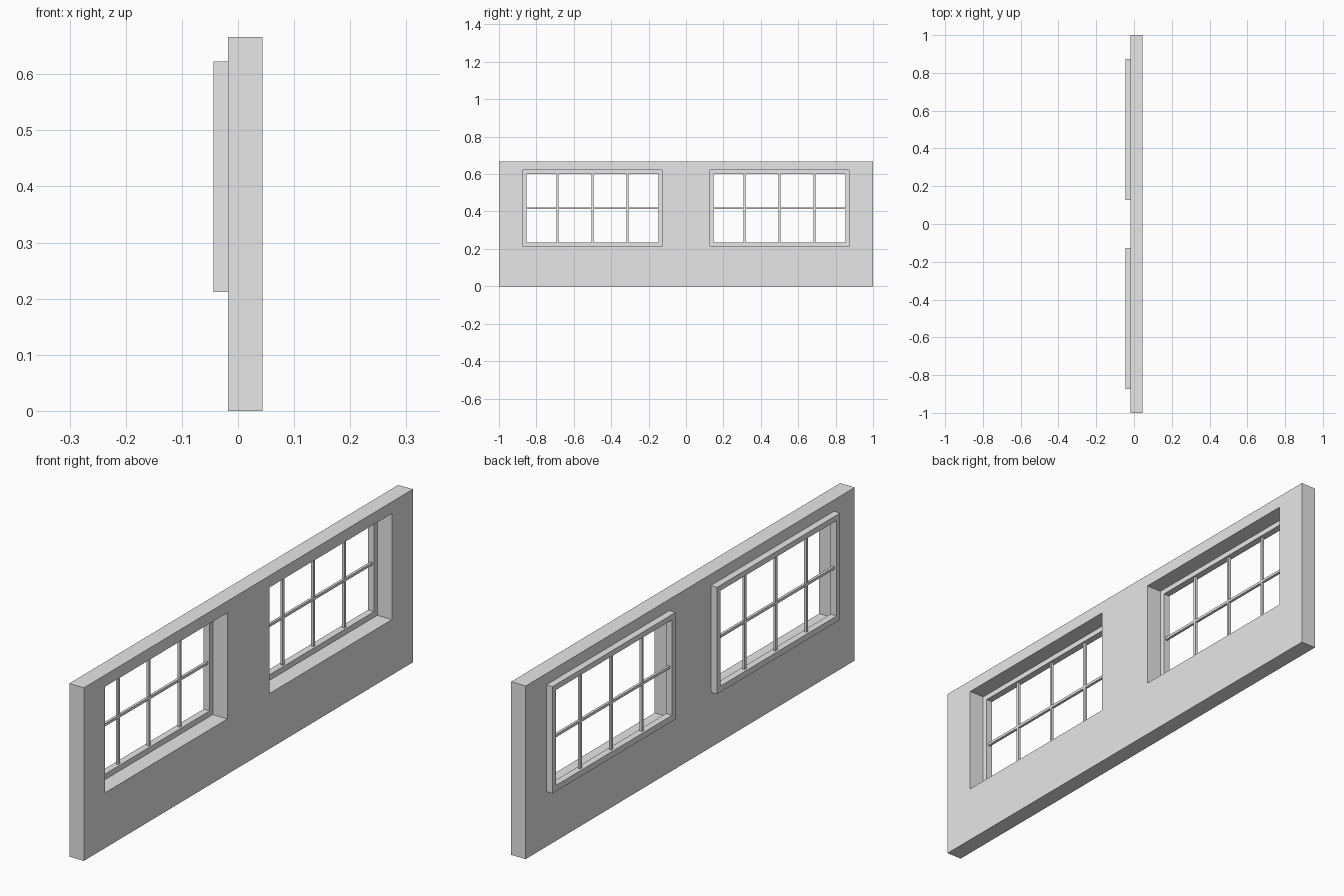
import bpy, bmesh

if "Cube" in bpy.data.objects:
    bpy.data.objects.remove(bpy.data.objects["Cube"])

grey = bpy.data.materials.new("light grey")
grey.diffuse_color = (0.8, 0.8, 0.8, 1)
grey.use_nodes = True
grey.node_tree.nodes["Principled BSDF"].inputs["Base Color"].default_value = grey.diffuse_color


def finish(bm, name):
    bmesh.ops.recalc_face_normals(bm, faces=bm.faces[:])
    mesh = bpy.data.meshes.new(name)
    bm.to_mesh(mesh)
    bm.free()
    mesh.materials.append(grey)
    obj = bpy.data.objects.new(name, mesh)
    bpy.context.collection.objects.link(obj)
    return obj


def panel(name, ys, zs, holes, x0, x1):
    """Flat panel over a y/z grid with some cells left open, extruded from x0 to x1."""
    bm = bmesh.new()
    grid = [[bm.verts.new((x0, y, z)) for z in zs] for y in ys]
    for i in range(len(ys) - 1):
        for j in range(len(zs) - 1):
            if (i, j) not in holes:
                bm.faces.new((grid[i][j], grid[i + 1][j],
                              grid[i + 1][j + 1], grid[i][j + 1]))
    ext = bmesh.ops.extrude_face_region(bm, geom=bm.faces[:], use_keep_orig=True)
    moved = [g for g in ext["geom"] if isinstance(g, bmesh.types.BMVert)]
    bmesh.ops.translate(bm, verts=moved, vec=(x1 - x0, 0, 0))
    return finish(bm, name)


def box(name, lo, hi):
    bm = bmesh.new()
    bmesh.ops.create_cube(bm, size=1)
    for v in bm.verts:
        v.co = [lo[k] if v.co[k] < 0 else hi[k] for k in range(3)]
    return finish(bm, name)


BACK, MID, FRONT = -0.044, -0.018, 0.044
Z0, Z1 = 0.2115, 0.6225          # window frame height range
HALF, RIM, BAR = 0.374, 0.021, 0.005
LAP = 0.0015                     # frame overlaps the opening slightly

# Wall with two openings
h = HALF - LAP
panel("wall", [-1, -0.5 - h, -0.5 + h, 0.5 - h, 0.5 + h, 1],
      [0, Z0 + LAP, Z1 - LAP, 0.666], {(1, 1), (3, 1)}, MID, FRONT)

# Window frames and glazing bars
xc, zc = -0.030, (Z0 + Z1) / 2
for side, c in (("left", -0.5), ("right", 0.5)):
    inner = HALF - RIM
    panel(f"{side}_window_frame", [c - HALF, c - inner, c + inner, c + HALF],
          [Z0, Z0 + RIM + 0.002, Z1 - RIM, Z1], {(1, 1)}, BACK, MID)
    box(f"{side}_horizontal_bar", (xc - BAR, c - inner, zc - BAR),
        (xc + BAR, c + inner, zc + BAR))
    for k in (-1, 0, 1):
        y = c + k * 0.188
        box(f"{side}_vertical_bar_{k + 2}", (xc - BAR, y - BAR, Z0 + RIM),
            (xc + BAR, y + BAR, Z1 - RIM))
